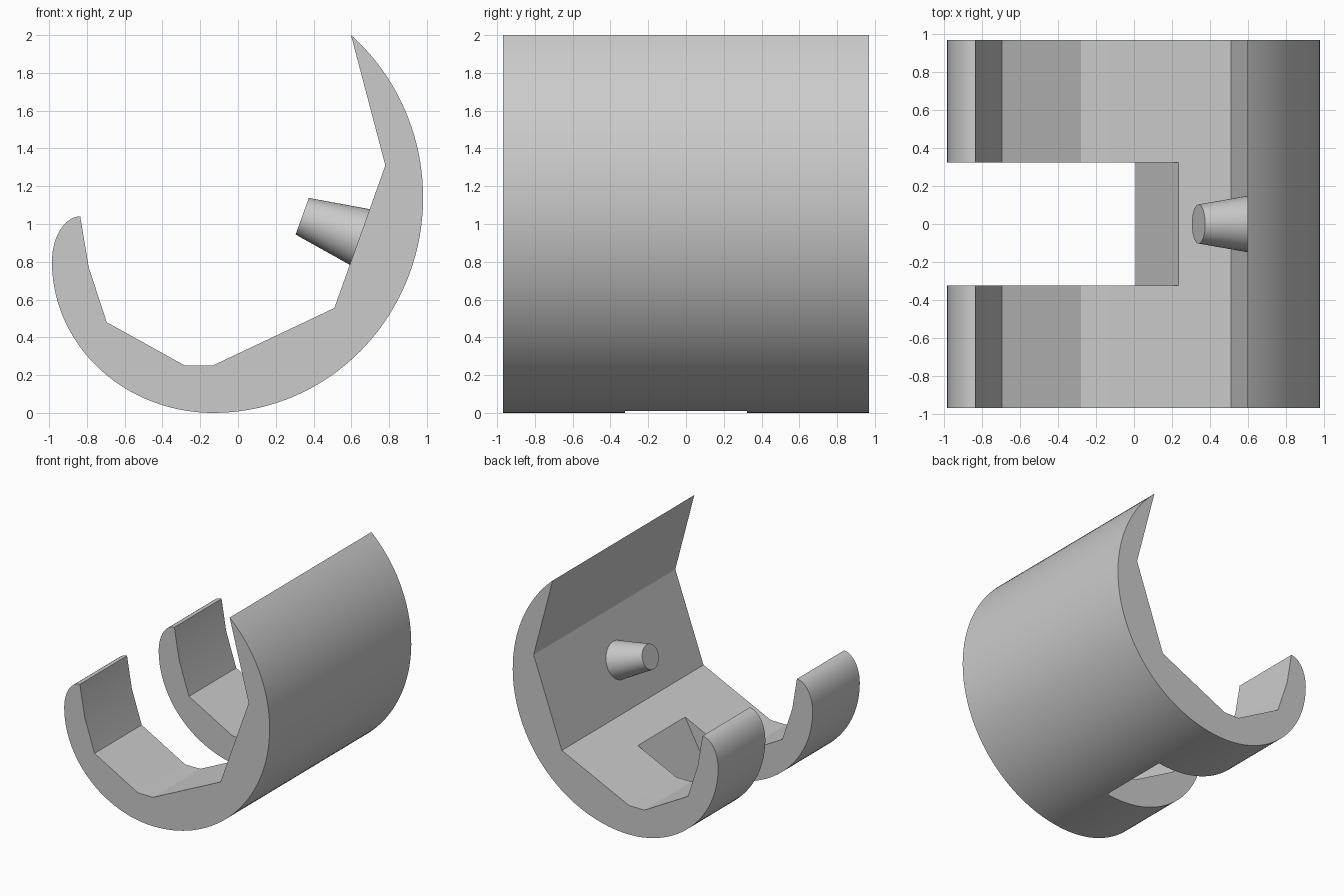
import bpy, bmesh
from math import cos, sin, radians
from mathutils import Vector

if "Cube" in bpy.data.objects:
    bpy.data.objects.remove(bpy.data.objects["Cube"])

grey = bpy.data.materials.new("light_grey")
grey.use_nodes = True
grey.diffuse_color = (0.6, 0.6, 0.6, 1)
grey.node_tree.nodes["Principled BSDF"].inputs["Base Color"].default_value = (0.6, 0.6, 0.6, 1)


def arc(cx, cz, rx, rz, start, end, steps):
    """Points along an elliptical arc, angles in degrees."""
    angles = [radians(start + (end - start) * i / steps) for i in range(steps + 1)]
    return [(cx + rx * cos(a), cz + rz * sin(a)) for a in angles]


def add_object(name, bm):
    bmesh.ops.recalc_face_normals(bm, faces=bm.faces)
    mesh = bpy.data.meshes.new(name)
    bm.to_mesh(mesh)
    bm.free()
    mesh.materials.append(grey)
    obj = bpy.data.objects.new(name, mesh)
    bpy.context.collection.objects.link(obj)
    return obj


def prism(name, profile, half_width):
    """Extrude an x-z profile along y, centred on y = 0."""
    bm = bmesh.new()
    face = bm.faces.new([bm.verts.new((x, -half_width, z)) for x, z in profile])
    moved = bmesh.ops.extrude_face_region(bm, geom=[face])["geom"]
    bmesh.ops.translate(bm, vec=(0, 2 * half_width, 0),
                        verts=[v for v in moved if isinstance(v, bmesh.types.BMVert)])
    return add_object(name, bm)


def smooth(obj):
    bpy.ops.object.select_all(action="DESELECT")
    obj.select_set(True)
    bpy.context.view_layer.objects.active = obj
    bpy.ops.object.shade_smooth_by_angle(angle=radians(20))


# Curved cradle: rounded outside, faceted inside
outer = arc(-0.13, 1.14, 1.11, 1.14, 49, -90, 56)
outer += arc(-0.13, 0.80, 0.855, 0.80, 270, 180, 36)[1:]
outer += arc(-0.835, 0.80, 0.15, 0.24, 180, 90, 14)[1:]
inner = [(-0.79, 0.77), (-0.695, 0.48), (-0.28, 0.25), (-0.135, 0.25),
         (0.51, 0.555), (0.78, 1.31)]
cradle = prism("cradle", outer + inner, 0.968)

# Slot through the short lip, with a sloping end wall
slot = prism("slot_cutter", [(-1.2, -0.1), (-0.05, -0.1), (0.289, 0.525),
                             (0.289, 1.3), (-1.2, 1.3)], 0.323)
cut = cradle.modifiers.new("slot", "BOOLEAN")
cut.operation = "DIFFERENCE"
cut.solver = "EXACT"
cut.object = slot
bpy.context.view_layer.objects.active = cradle
bpy.ops.object.modifier_apply(modifier=cut.name)
bpy.data.objects.remove(slot)
smooth(cradle)

# Tapered peg standing square on the inner wall
base, tip = Vector((0.676, 0, 0.92)), Vector((0.34, 0, 1.041))
bm = bmesh.new()
bmesh.ops.create_cone(bm, cap_ends=True, segments=48, radius1=0.162, radius2=0.103,
                      depth=(tip - base).length)
peg = add_object("peg", bm)
peg.location = (base + tip) / 2
peg.rotation_euler = (tip - base).to_track_quat("Z", "Y").to_euler()
smooth(peg)
